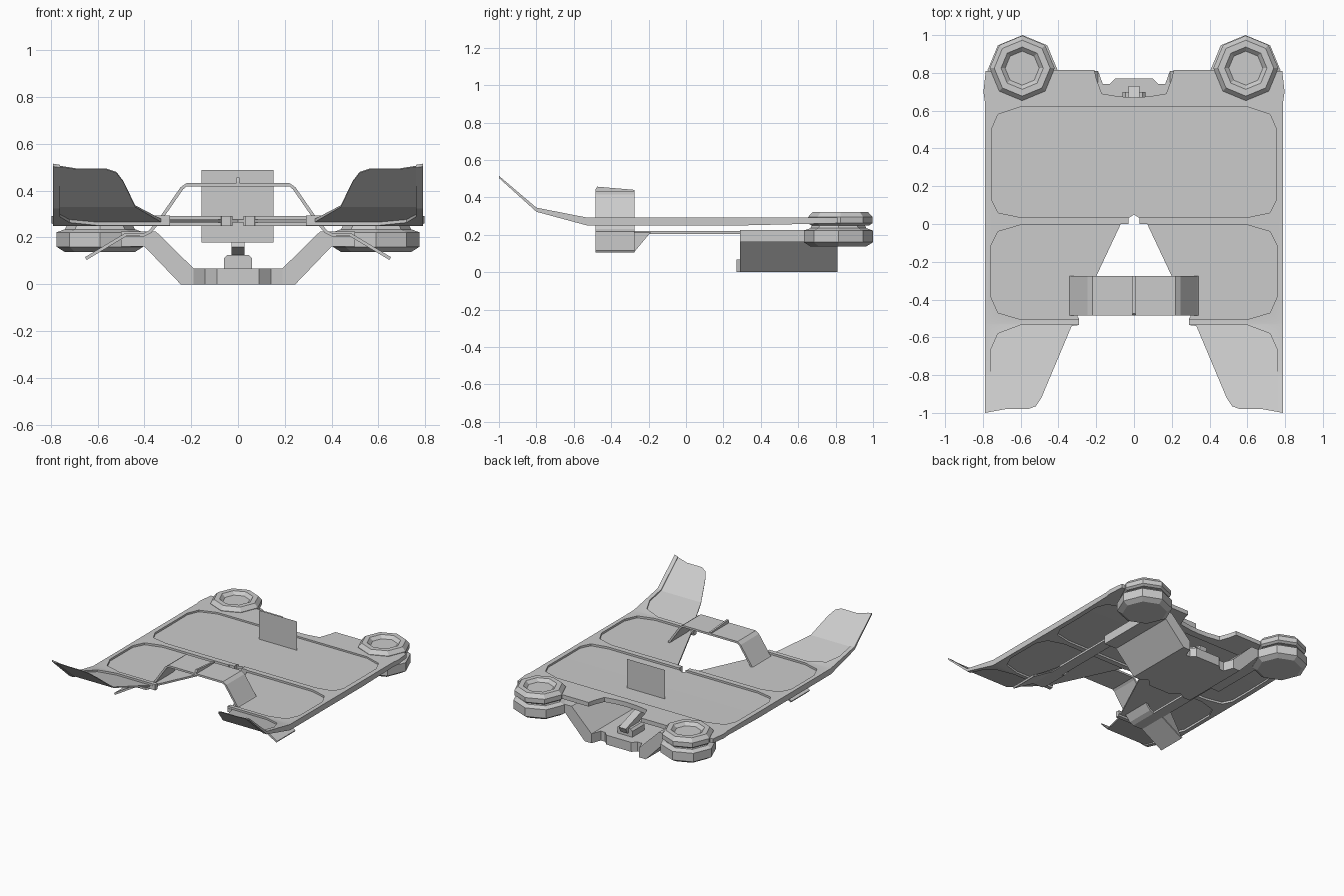
import bpy, bmesh, math
from mathutils import Vector

if "Cube" in bpy.data.objects:
    bpy.data.objects.remove(bpy.data.objects["Cube"])

grey = bpy.data.materials.new("plain_grey")
grey.diffuse_color = (0.6, 0.6, 0.6, 1)
grey.use_nodes = True
grey.node_tree.nodes["Principled BSDF"].inputs["Base Color"].default_value = grey.diffuse_color


def finish(name, bm, smooth=False):
    bmesh.ops.recalc_face_normals(bm, faces=bm.faces[:])
    me = bpy.data.meshes.new(name)
    bm.to_mesh(me)
    bm.free()
    me.materials.append(grey)
    ob = bpy.data.objects.new(name, me)
    bpy.context.collection.objects.link(ob)
    if smooth:
        bpy.context.view_layer.objects.active = ob
        ob.select_set(True)
        bpy.ops.object.shade_smooth_by_angle(angle=math.radians(25))
        ob.select_set(False)
    return ob


def prism(bm, pts, a, b, axis="z"):
    """Extrude a 2D outline from a to b along z, y (points x,z) or x (points y,z)."""
    def place(p, h):
        return {"z": (p[0], p[1], h), "y": (p[0], h, p[1]), "x": (h, p[0], p[1])}[axis]
    low = [bm.verts.new(place(p, a)) for p in pts]
    high = [bm.verts.new(place(p, b)) for p in pts]
    bm.faces.new(low)
    bm.faces.new(high)
    for i in range(len(pts)):
        j = (i + 1) % len(pts)
        bm.faces.new((low[i], low[j], high[j], high[i]))


def mirrored(half):
    """Close a right-hand outline whose ends may lie on the centre line."""
    return half + [(-x, y) for x, y in reversed(half) if abs(x) > 1e-6]


def flip(pts):
    return [(-x, y) for x, y in pts]


def lerp(knots, y):
    for (y0, z0), (y1, z1) in zip(knots, knots[1:]):
        if y <= y1:
            return z0 + (z1 - z0) * (y - y0) / (y1 - y0)
    return knots[-1][1]


# Deck blank: two front prongs around a pointed gap
outline = mirrored([
    (0, .05), (.03, .03), (.03, 0), (.07, 0), (.3, -.49), (.29, -.5), (.29, -.535),
    (.33, -.54), (.49, -.92), (.52, -.965), (.56, -.98), (.68, -.98), (.79, -1),
    (.79, .65), (.797, .7), (.785, .81), (.4, .815), (.21, .815), (.2, .77),
    (.17, .69), (.08, .675), (0, .67)])
bm = bmesh.new()
prism(bm, outline, 0, 1)
deck = finish("deck", bm)

# Shallow panels pressed into the deck from above and below
back_panel = mirrored([(.6, .035), (.72, .06), (.755, .13), (.755, .5), (.72, .58), (.6, .62)])
mid_panel = [(.01, -.005), (.6, -.005), (.72, -.04), (.76, -.12), (.76, -.38),
             (.72, -.47), (.6, -.505), (.01, -.505)]
tip_panel = [(.2, -.535), (.6, -.535), (.72, -.58), (.76, -.67), (.76, -1.1), (.2, -1.1)]
bm = bmesh.new()
for pts in (back_panel, mid_panel, flip(mid_panel), tip_panel, flip(tip_panel)):
    prism(bm, pts, .66, 2)
    prism(bm, pts, -1, .34)
cutter = finish("panel_cutter", bm)
cutter.hide_render = True
mod = deck.modifiers.new("panels", "BOOLEAN")
mod.operation = "DIFFERENCE"
mod.solver = "EXACT"
mod.object = cutter
dg = bpy.context.evaluated_depsgraph_get()
bm = bmesh.new()
bm.from_mesh(deck.evaluated_get(dg).to_mesh())
bpy.data.objects.remove(deck)
bpy.data.objects.remove(cutter)

# Bend the prongs upward and thin their tips
top = [(-1, .515), (-.8, .345), (-.53, .292), (.82, .292)]
bottom = [(-1, .503), (-.8, .323), (-.53, .25), (.3, .25), (.82, .262)]
for y in (-.8, -.53, .3):
    bmesh.ops.bisect_plane(bm, geom=bm.verts[:] + bm.edges[:] + bm.faces[:],
                           plane_co=(0, y, 0), plane_no=(0, 1, 0))
for v in bm.verts:
    lo, hi = lerp(bottom, v.co.y), lerp(top, v.co.y)
    v.co.z = lo + (hi - lo) * v.co.z
finish("deck", bm, True)


# Eight-sided discs at the back corners
def lathe(name, cx, cy, profile):
    bm = bmesh.new()
    rings = []
    for r, z in profile:
        rings.append([bm.verts.new((cx + r * math.cos(i * math.pi / 4),
                                    cy + r * math.sin(i * math.pi / 4), z)) for i in range(8)])
    for a, b in zip(rings, rings[1:]):
        for i in range(8):
            j = (i + 1) % 8
            bm.faces.new((a[i], a[j], b[j], b[i]))
    bm.faces.new(rings[0])
    bm.faces.new(rings[-1])
    finish(name, bm)


for s, side in ((1, "right"), (-1, "left")):
    lathe("lower_disc_" + side, s * .59, .815,
          [(.15, .138), (.185, .16), (.185, .222), (.15, .235), (.13, .27)])
    lathe("upper_disc_" + side, s * .592, .825,
          [(.155, .25), (.172, .262), (.172, .295), (.148, .322), (.112, .322), (.09, .3)])

# Trough under the deck: notched floor and sloping arms
floor = mirrored([(.09, .27), (.14, .32), (.19, .29), (.245, .29), (.245, .81), (.19, .81),
                  (.165, .74), (.13, .74), (.1, .77)])
bm = bmesh.new()
prism(bm, floor, 0, .068)
finish("trough_floor", bm)
arm = [(.245, 0), (.4, .162), (.5, .162), (.5, .225), (.35, .225), (.19, .068)]
for pts, side in ((arm, "right"), (flip(arm), "left")):
    bm = bmesh.new()
    prism(bm, pts, .29, .81, "y")
    finish("trough_arm_" + side, bm)

# Small pedal on a block in the trough
bm = bmesh.new()
prism(bm, mirrored([(.06, .068), (.06, .11), (.045, .125)]), .56, .7, "y")
finish("pedal_block", bm)
bm = bmesh.new()
prism(bm, [(.46, .16), (.48, .21), (.73, .13), (.71, .09)], -.028, .028, "x")
finish("pedal", bm)

# Bent strap arching over the gap, ends dropping below the deck
path = [(.65, .11), (.48, .212), (.4, .212), (.375, .225), (.33, .28), (.24, .41), (.22, .425)]
path = path + [(-x, z) for x, z in reversed(path)]
inner, outer = [], []
for i, p in enumerate(path):
    a, b = Vector(path[max(i - 1, 0)]), Vector(path[min(i + 1, len(path) - 1)])
    d = (b - a).normalized()
    n = Vector((d.y, -d.x)) * .007
    inner.append(Vector(p) + n)
    outer.append(Vector(p) - n)
bm = bmesh.new()
loops = []
for y in (-.485, -.275):
    loops.append([[bm.verts.new((q.x, y, q.y)) for q in line] for line in (inner, outer)])
(fi, fo), (bi, bo) = loops
for i in range(len(path) - 1):
    for a, b in ((fi, fo), (bi, bo), (fi, bi), (fo, bo)):
        bm.faces.new((a[i], a[i + 1], b[i + 1], b[i]))
for i in (0, -1):
    bm.faces.new((fi[i], fo[i], bo[i], bi[i]))
finish("strap", bm)

# Ridge on the strap
bm = bmesh.new()
prism(bm, [(-.485, .42), (-.485, .44), (-.475, .457), (-.275, .44), (-.275, .42)], -.007, .007, "x")
finish("strap_ridge", bm)

# Rails linking strap and trough, with a tapered flare beside the strap ends
for s, side in ((1, "right"), (-1, "left")):
    bm = bmesh.new()
    rail = [(s * .4, -.28), (s * .4, .32), (s * .48, .32), (s * .48, -.19), (s * .48, -.28)]
    prism(bm, rail, .205, .22)
    finish("rail_" + side, bm)
    bm = bmesh.new()
    pts = [(.48, -.275, .212), (.48, -.19, .212), (.65, -.275, .11)]
    bm.faces.new([bm.verts.new((s * x, y, z)) for x, y, z in pts])
    finish("strap_flare_" + side, bm)

# Upright flat plate through the deck
bm = bmesh.new()
bm.faces.new([bm.verts.new((x, .46, z)) for x, z in
              ((-.155, .178), (.152, .178), (.152, .488), (-.155, .488))])
finish("upright_plate", bm)
